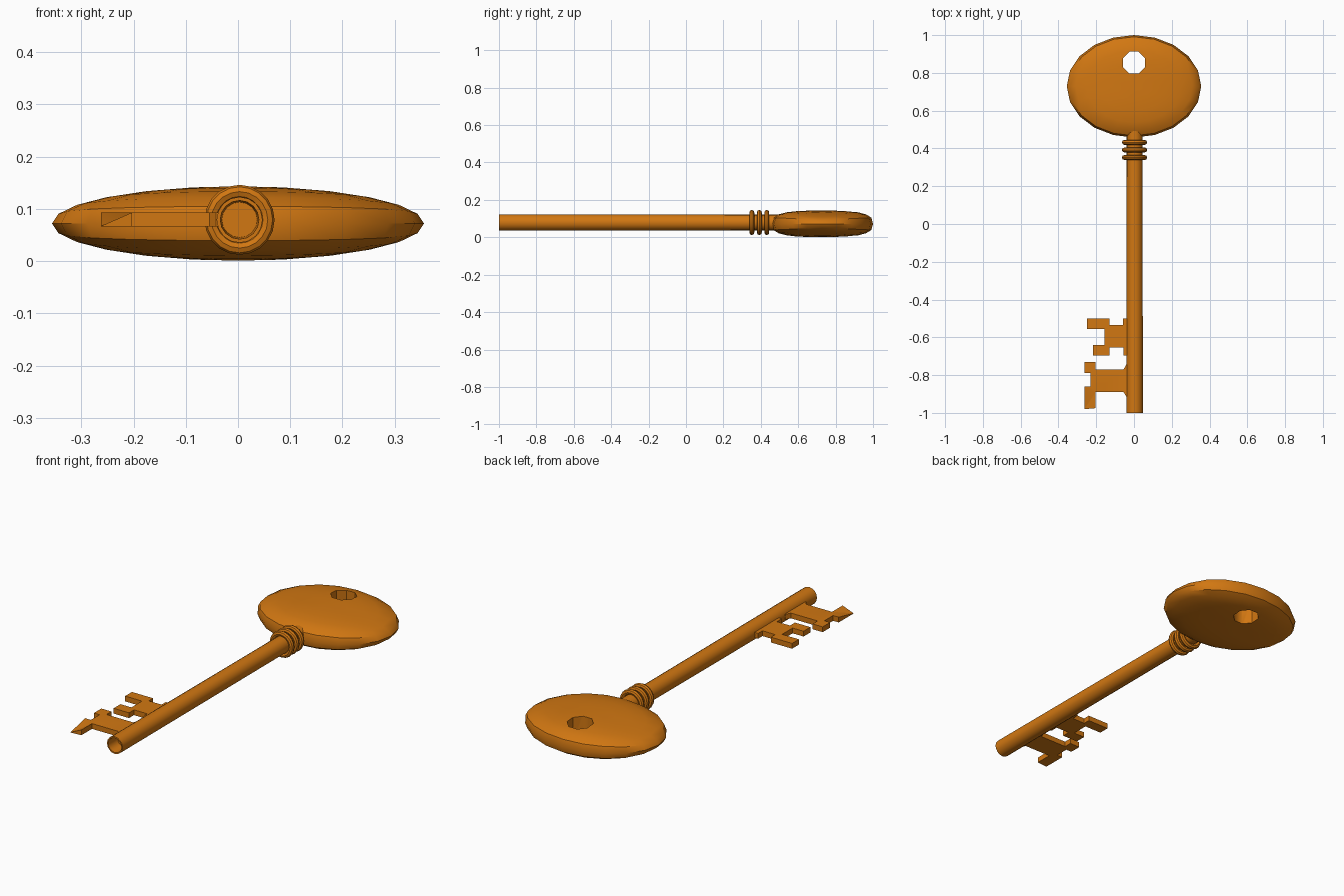
import bpy, bmesh, math
from mathutils import Vector

if "Cube" in bpy.data.objects:
    bpy.data.objects.remove(bpy.data.objects["Cube"])

brass = bpy.data.materials.new("orange_brass")
brass.diffuse_color = (0.64, 0.185, 0.006, 1)
brass.use_nodes = True
brass.node_tree.nodes["Principled BSDF"].inputs["Base Color"].default_value = brass.diffuse_color


def finish(name, bm, angle=40):
    """Turn a bmesh into a shaded, coloured object."""
    bmesh.ops.recalc_face_normals(bm, faces=bm.faces)
    me = bpy.data.meshes.new(name)
    bm.to_mesh(me)
    bm.free()
    ob = bpy.data.objects.new(name, me)
    bpy.context.collection.objects.link(ob)
    me.materials.append(brass)
    shade(ob, angle)
    return ob


def shade(ob, angle):
    bpy.ops.object.select_all(action='DESELECT')
    ob.select_set(True)
    bpy.context.view_layer.objects.active = ob
    bpy.ops.object.shade_smooth_by_angle(angle=math.radians(angle))


def lathe(name, profile, sides, closed=False):
    """Revolve (radius, y) points around the shaft axis."""
    bm = bmesh.new()
    rings = []
    for r, y in profile:
        rings.append([bm.verts.new((0.003 + r * math.cos(a), y, 0.079 + r * math.sin(a)))
                      for a in (2 * math.pi * i / sides for i in range(sides))])
    pairs = list(zip(rings, rings[1:]))
    if closed:
        pairs.append((rings[-1], rings[0]))
    else:
        bm.faces.new(rings[0])
        bm.faces.new(rings[-1])
    for p, q in pairs:
        for i in range(sides):
            j = (i + 1) % sides
            bm.faces.new((p[i], p[j], q[j], q[i]))
    return finish(name, bm)


def plate(name, outline, z0=0.066, z1=0.093):
    """Extrude a flat outline upwards."""
    bm = bmesh.new()
    face = bm.faces.new([bm.verts.new((x, y, z0)) for x, y in outline])
    ext = bmesh.ops.extrude_face_region(bm, geom=[face])
    for v in ext["geom"]:
        if isinstance(v, bmesh.types.BMVert):
            v.co.z = z1
            # the outer front tip is pinched down to a thin point
            if v.co.x < -0.255 and v.co.y < -0.97:
                v.co.z = z0 + 0.001
    bmesh.ops.triangulate(bm, faces=[f for f in bm.faces if len(f.verts) > 4])
    return finish(name, bm, 20)


# bow: lens across x, blunt pillow along y
bm = bmesh.new()
bmesh.ops.create_uvsphere(bm, u_segments=20, v_segments=12, radius=1)
for v in bm.verts:
    x, y, z = v.co
    w = math.sqrt(max(0, 1 - x * x))
    t = min(1, abs(y) / w) if w > 1e-4 else 1
    h = w * (1 - t ** 3) ** (1 / 3) if abs(z) > 1e-4 else 0
    v.co = Vector((x * 0.356, 0.729 + y * 0.271, 0.072 + math.copysign(0.071 * h, z)))
bow = finish("bow", bm)

# hanging hole through the bow
bpy.ops.mesh.primitive_cylinder_add(vertices=8, radius=0.063, depth=0.5,
                                    location=(0, 0.854, 0.07), rotation=(0, 0, math.pi / 8))
cutter = bpy.context.object
cutter.hide_render = True
cutter.data.materials.append(brass)
mod = bow.modifiers.new("hole", 'BOOLEAN')
mod.operation = 'DIFFERENCE'
mod.solver = 'EXACT'
mod.object = cutter
bpy.context.view_layer.objects.active = bow
bpy.ops.object.modifier_apply(modifier="hole")
bpy.data.objects.remove(cutter)
shade(bow, 45)

# shaft with a bored front end
lathe("shaft", [(0.034, -0.93), (0.037, -1.0), (0.044, -1.0), (0.042, 0.52)], 16)

# three collar rings
for k in range(3):
    y = 0.352 + 0.04 * k
    prof = [(0.054 + 0.013 * math.cos(a), y + 0.013 * math.sin(a))
            for a in (2 * math.pi * i / 8 for i in range(8))]
    lathe(f"collar_ring_{k + 1}", prof, 20, closed=True)

# the two bit plates
plate("rear_bit", [(-0.02, -0.5), (-0.058, -0.5), (-0.058, -0.535), (-0.13, -0.535), (-0.13, -0.5),
                   (-0.25, -0.5), (-0.25, -0.555), (-0.155, -0.555), (-0.155, -0.64),
                   (-0.217, -0.64), (-0.217, -0.695), (-0.13, -0.695), (-0.13, -0.655),
                   (-0.055, -0.655), (-0.055, -0.695), (-0.02, -0.695)])
plate("front_bit", [(-0.02, -0.745), (-0.042, -0.745), (-0.055, -0.77), (-0.205, -0.77),
                    (-0.205, -0.73), (-0.262, -0.73), (-0.262, -0.79), (-0.23, -0.79),
                    (-0.23, -0.86), (-0.262, -0.86), (-0.262, -0.98), (-0.203, -0.975),
                    (-0.203, -0.89), (-0.055, -0.89), (-0.042, -0.912), (-0.02, -0.912)])
